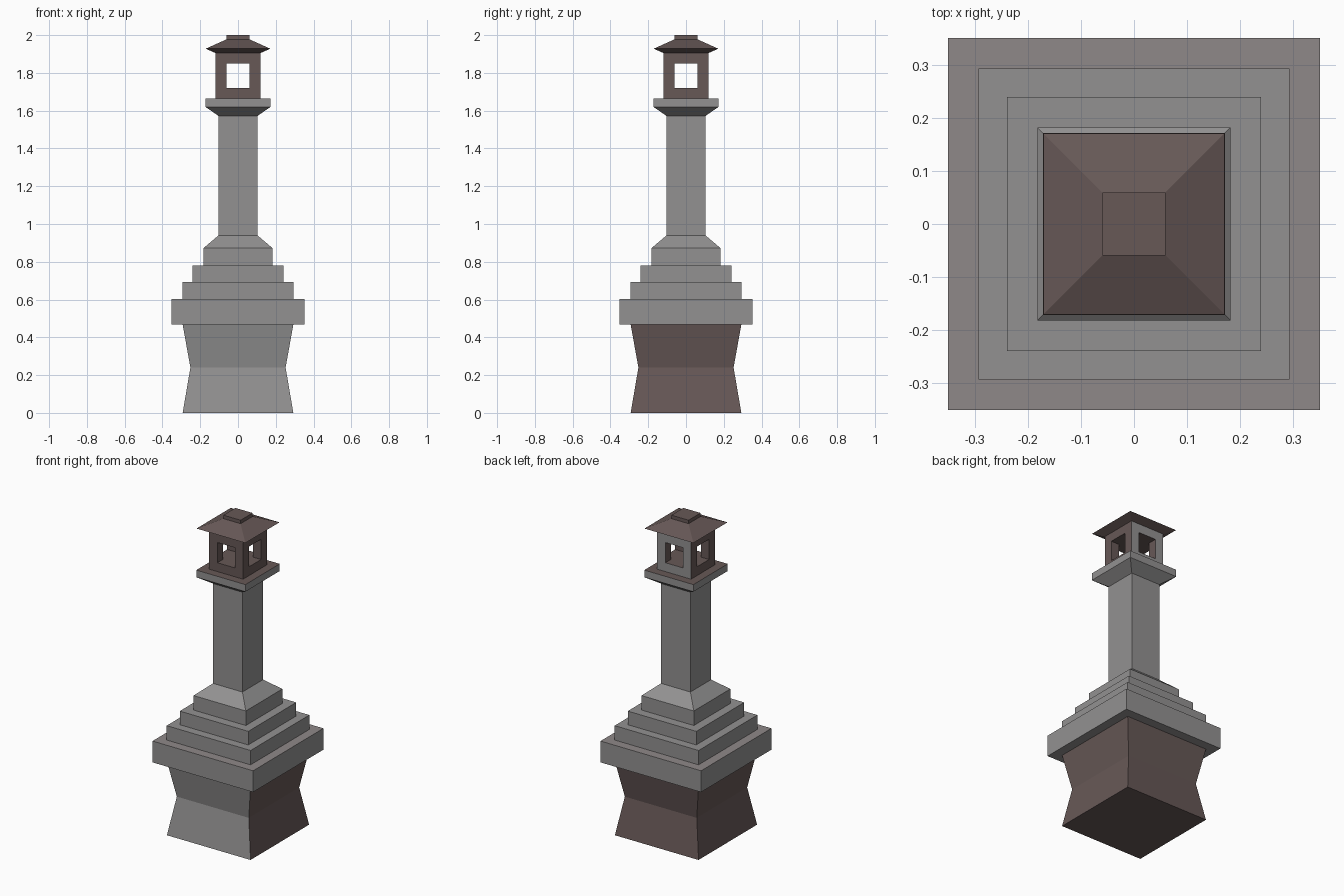
import bpy, bmesh

if "Cube" in bpy.data.objects:
    bpy.data.objects.remove(bpy.data.objects["Cube"])


def material(name, rgb):
    m = bpy.data.materials.new(name)
    m.diffuse_color = (*rgb, 1)
    m.use_nodes = True
    m.node_tree.nodes["Principled BSDF"].inputs["Base Color"].default_value = m.diffuse_color
    return m


GREY = material("grey_stone", (0.29, 0.285, 0.285))
BROWN = material("brown_stone", (0.135, 0.098, 0.094))
WARM = material("warm_grey_stone", (0.275, 0.25, 0.25))


def square_loft(name, profile, mats, rule=None, cap_bottom=True, cap_top=True):
    """Loft square rings (half width, height); rule(face) picks the material slot."""
    bm = bmesh.new()
    rings = []
    for r, z in profile:
        rings.append([bm.verts.new((x * r, y * r, z))
                      for x, y in ((-1, -1), (1, -1), (1, 1), (-1, 1))])
    for a, b in zip(rings, rings[1:]):
        for i in range(4):
            j = (i + 1) % 4
            bm.faces.new((a[i], a[j], b[j], b[i]))
    if cap_bottom:
        bm.faces.new(rings[0][::-1])
    if cap_top:
        bm.faces.new(rings[-1])
    bm.normal_update()
    if rule:
        for f in bm.faces:
            f.material_index = rule(f)
    mesh = bpy.data.meshes.new(name)
    bm.to_mesh(mesh)
    bm.free()
    for m in mats:
        mesh.materials.append(m)
    ob = bpy.data.objects.new(name, mesh)
    bpy.context.collection.objects.link(ob)
    return ob


def box_cutter(name, size, z):
    bpy.ops.mesh.primitive_cube_add(size=1, location=(0, 0, z))
    ob = bpy.context.object
    ob.name = name
    ob.scale = size
    ob.data.materials.append(BROWN)
    ob.hide_render = True
    ob.hide_set(True)
    return ob


# Waisted base: grey only on the front
square_loft("base", [(0.293, 0), (0.252, 0.24), (0.293, 0.468)], [BROWN, GREY],
            lambda f: int(f.normal.y < -0.7), cap_top=False)

# Stepped plinth, from the wide slab up to the chamfered block
square_loft("stepped_plinth",
            [(0.293, 0.468), (0.352, 0.468), (0.352, 0.603), (0.294, 0.603),
             (0.294, 0.694), (0.24, 0.694), (0.24, 0.78), (0.183, 0.78),
             (0.183, 0.872), (0.103, 0.94)],
            [GREY, WARM],
            lambda f: int(f.normal.z > 0.9 and f.calc_center_median().z < 0.65),
            cap_bottom=False, cap_top=False)

# Square shaft
square_loft("shaft", [(0.103, 0.94), (0.103, 1.572)], [GREY],
            cap_bottom=False, cap_top=False)

# Flared capital with a brown top
square_loft("capital", [(0.103, 1.572), (0.172, 1.62), (0.172, 1.665)],
            [GREY, BROWN], lambda f: int(f.normal.z > 0.9), cap_bottom=False)

# Lantern box: grey at the back, with windows cut through both ways
lantern = square_loft("lantern_box", [(0.119, 1.665), (0.119, 1.91)],
                      [BROWN, GREY], lambda f: int(f.normal.y > 0.7))
for axis, size in (("x", (0.5, 0.122, 0.128)), ("y", (0.122, 0.5, 0.128))):
    mod = lantern.modifiers.new("window_" + axis, "BOOLEAN")
    mod.operation = "DIFFERENCE"
    mod.solver = "EXACT"
    mod.object = box_cutter("window_cutter_" + axis, size, 1.785)

# Hipped roof with sloping eaves and a small cap
square_loft("roof", [(0.119, 1.905), (0.171, 1.928), (0.06, 1.978), (0.06, 2.0)], [BROWN])
